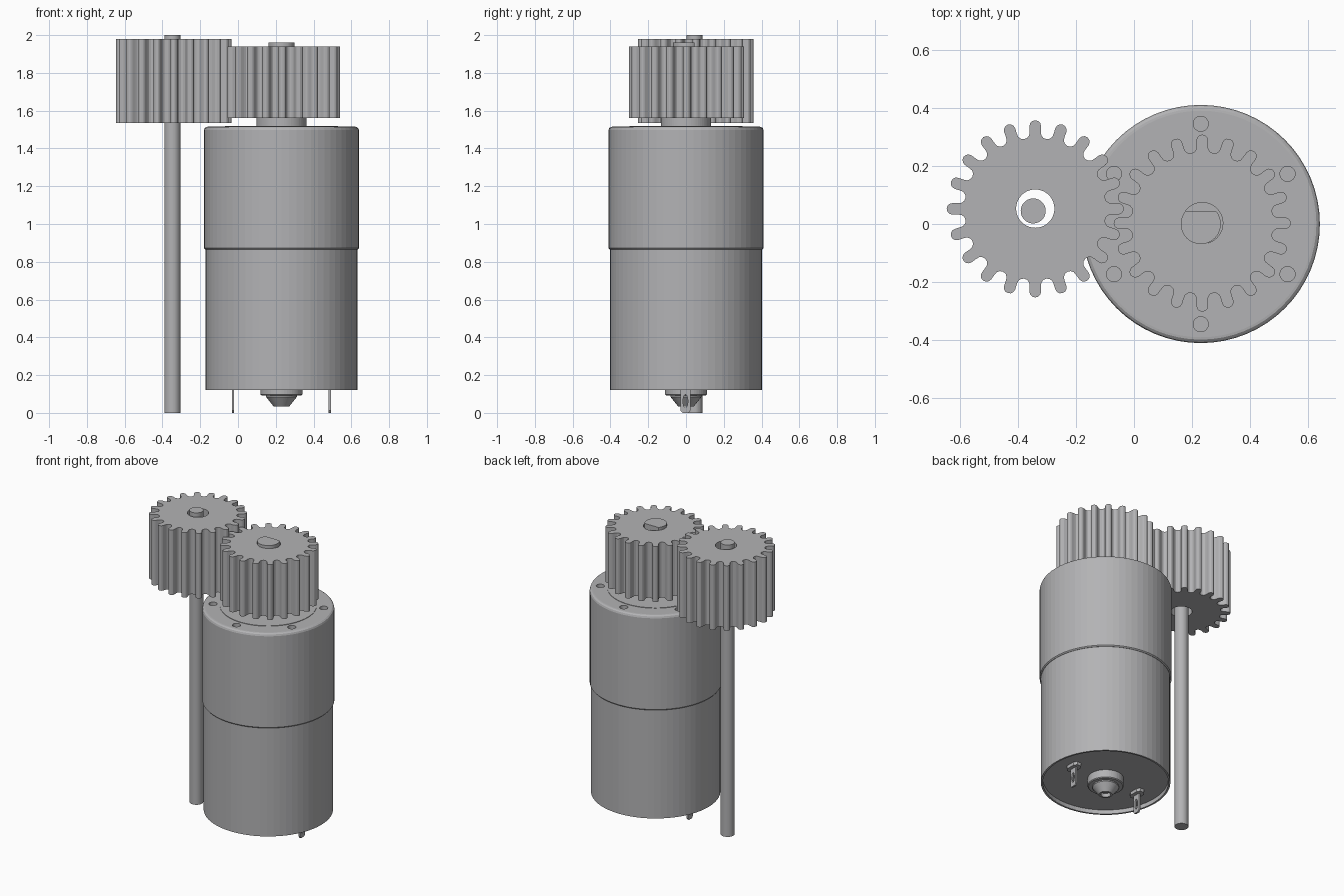
import bpy, bmesh, math
from mathutils import Matrix

if "Cube" in bpy.data.objects:
    bpy.data.objects.remove(bpy.data.objects["Cube"])

steel = bpy.data.materials.new("steel grey")
steel.diffuse_color = (0.45, 0.45, 0.46, 1)
steel.use_nodes = True
steel.node_tree.nodes["Principled BSDF"].inputs["Base Color"].default_value = steel.diffuse_color
MX, MY = 0.23, 0.0          # motor axis
GX, GY = -0.34, 0.052       # driven gear axis


def finish(name, bm):
    bmesh.ops.recalc_face_normals(bm, faces=bm.faces)
    me = bpy.data.meshes.new(name)
    bm.to_mesh(me)
    bm.free()
    me.materials.append(steel)
    ob = bpy.data.objects.new(name, me)
    bpy.context.collection.objects.link(ob)
    return ob


def circle(r, x=0.0, y=0.0, n=64):
    return [(x + r * math.cos(2 * math.pi * i / n), y + r * math.sin(2 * math.pi * i / n)) for i in range(n)]


def prism(name, loops, z0, z1, matrix=None):
    """Extrude an outline, with any further loops as holes, from z0 to z1."""
    bm = bmesh.new()
    edges = []
    for loop in loops:
        vs = [bm.verts.new((x, y, z0)) for x, y in loop]
        edges += [bm.edges.new((vs[i - 1], vs[i])) for i in range(len(vs))]
    bmesh.ops.triangle_fill(bm, edges=edges, use_beauty=True, use_dissolve=False)
    ext = bmesh.ops.extrude_face_region(bm, geom=bm.faces[:], use_keep_orig=True)
    moved = [g for g in ext["geom"] if isinstance(g, bmesh.types.BMVert)]
    bmesh.ops.translate(bm, verts=moved, vec=(0, 0, z1 - z0))
    if matrix:
        bm.transform(matrix)
    return finish(name, bm)


def lathe(name, profile, x, y, n=64):
    """Spin a radius/height profile around a vertical axis."""
    bm = bmesh.new()
    vs = [bm.verts.new((r, 0, z)) for r, z in profile]
    edges = [bm.edges.new((vs[i], vs[i + 1])) for i in range(len(vs) - 1)]
    bmesh.ops.spin(bm, geom=vs + edges, cent=(0, 0, 0), axis=(0, 0, 1), angle=2 * math.pi, steps=n)
    bmesh.ops.remove_doubles(bm, verts=bm.verts, dist=1e-5)
    bm.transform(Matrix.Translation((x, y, 0)))
    return finish(name, bm)


def gear_outline(x, y, teeth=20, tip_c=0.285, tip_r=0.02, root_c=0.265, root_r=0.022, k=6):
    """Round-tipped teeth joined by round-bottomed gaps."""
    pts = []
    for t in range(teeth):
        for c, r, a, inward in ((tip_c, tip_r, t, 1), (root_c, root_r, t + 0.5, -1)):
            a *= 2 * math.pi / teeth
            for i in range(k + 1):
                b = -math.pi / 2 + math.pi * i / k
                u, v = c + inward * r * math.cos(b), r * math.sin(b)
                pts.append((x + u * math.cos(a) - v * math.sin(a), y + u * math.sin(a) + v * math.cos(a)))
    return pts


# Gears and shafts
prism("driven_gear", [gear_outline(GX, GY), circle(0.066, GX, GY + 0.001, 40)], 1.535, 1.98)
prism("drive_gear", [gear_outline(MX + 0.005, MY + 0.003), circle(0.071, MX + 0.005, MY + 0.003, 40)], 1.56, 1.94)
prism("driven_shaft", [circle(0.043, -0.347, 0.045, 40)], 0.0, 2.0)
flat = 0.045
start = math.asin(flat / 0.069)
sweep = math.pi + 2 * start
d_loop = [(MX + 0.069 * math.cos(start - sweep * i / 36), MY + 0.069 * math.sin(start - sweep * i / 36))
          for i in range(37)]
prism("drive_shaft", [d_loop], 1.51, 1.96)

# Gearbox housing with rounded top edge
lathe("gearbox", [(0, 0.865), (0.404, 0.865), (0.41, 0.872), (0.41, 1.497), (0.406, 1.508),
                  (0.398, 1.514), (0.39, 1.515), (0.388, 1.515), (0.388, 1.47), (0, 1.47)], MX, MY)
# Face plate with six screw holes
holes = [circle(0.026, MX + 0.345 * math.cos(math.radians(30 + 60 * i)),
                MY + 0.345 * math.sin(math.radians(30 + 60 * i)), 24) for i in range(6)]
prism("face_plate", [circle(0.388, MX, MY)] + holes, 1.47, 1.515)
prism("face_disc", [circle(0.30, MX, MY)], 1.51, 1.518)
prism("shaft_collar", [circle(0.133, MX, MY)], 1.51, 1.56)

# Motor can with thin rim around a recessed base
lathe("motor_can", [(0, 0.865), (0.402, 0.865), (0.402, 0.122), (0.39, 0.122), (0.39, 0.15), (0, 0.15)], MX, MY)

# Rear bearing with hollow conical tip
lathe("rear_bearing", [(0, 0.15), (0.112, 0.15), (0.112, 0.098), (0.106, 0.093), (0.082, 0.093),
                       (0.082, 0.085), (0.042, 0.035), (0.03, 0.035), (0.03, 0.06), (0, 0.06)], MX, MY, 48)

# Terminals: upright tabs with an oval hole, and chamfered base pads
w = 0.026
tab = [(-w, 0.15), (-w, 0.012), (-w + 0.01, 0.0), (w - 0.01, 0.0), (w, 0.012), (w, 0.15)]
slot = [(0.013 * math.cos(math.pi * i / 8),
         0.062 + 0.035 * math.sin(math.pi * i / 8)) for i in range(16)]
to_side = Matrix(((0, 0, 1, 0), (1, 0, 0, 0), (0, 1, 0, 0), (0, 0, 0, 1)))
for side, label in ((-1, "left"), (1, "right")):
    x = MX + side * 0.256
    prism(label + "_terminal", [tab, slot], -0.006, 0.006,
          Matrix.Translation((x, MY - 0.003, 0)) @ to_side)
    pad = [(-0.03, -0.03), (-0.015, -0.05), (0.015, -0.05), (0.03, -0.03),
           (0.03, 0.03), (0.015, 0.05), (-0.015, 0.05), (-0.03, 0.03)]
    prism(label + "_terminal_pad", [[(x + a, MY + b) for a, b in pad]], 0.128, 0.15)
